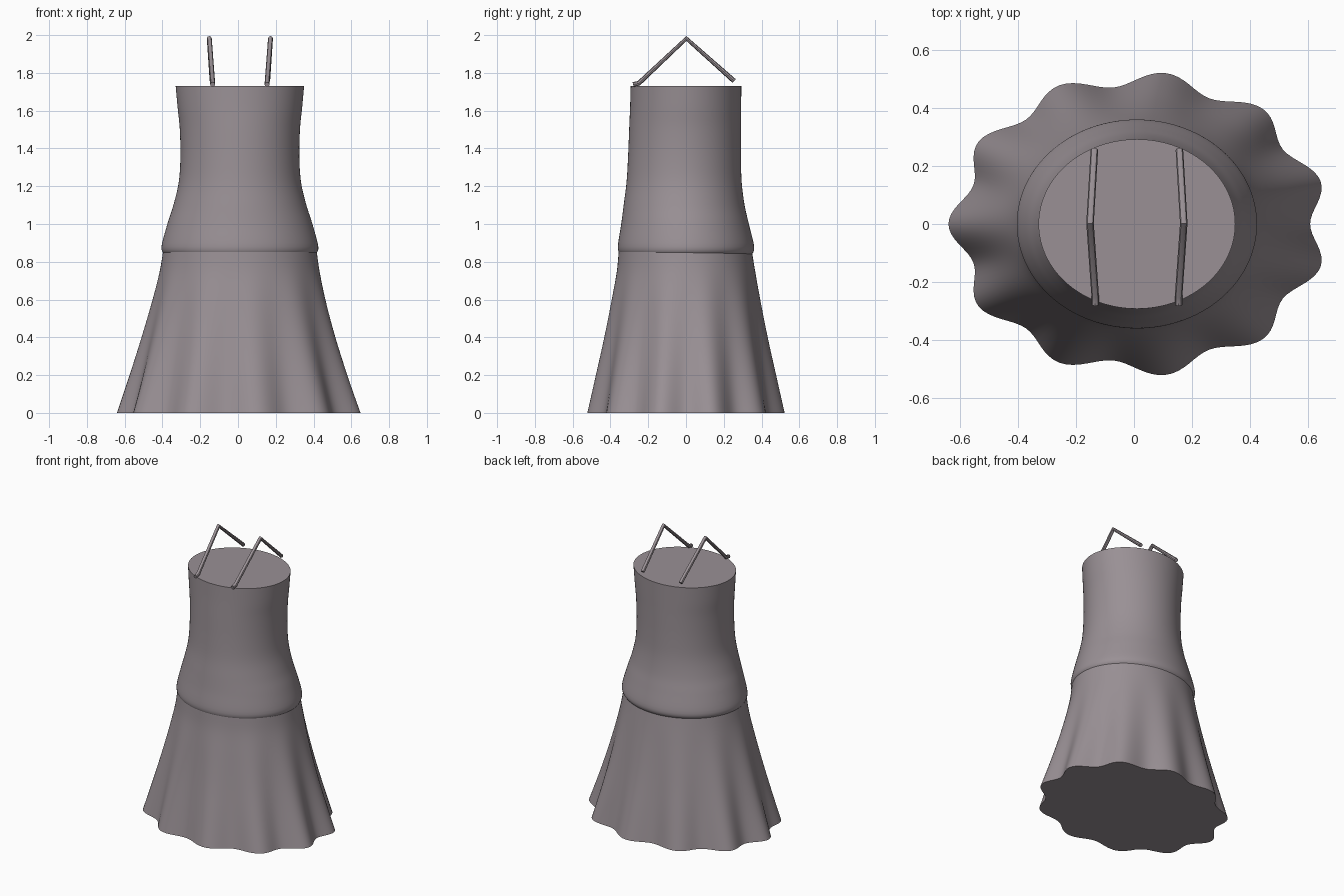
import bpy, bmesh, math

cube = bpy.data.objects.get("Cube")
if cube:
    bpy.data.objects.remove(cube)

cloth = bpy.data.materials.new("mauve_grey_cloth")
cloth.use_nodes = True
colour = (0.32, 0.28, 0.30, 1)
cloth.diffuse_color = colour
cloth.node_tree.nodes["Principled BSDF"].inputs["Base Color"].default_value = colour

SIDES = 176
FOLDS = 11


def finish(obj):
    obj.data.materials.append(cloth)
    bpy.ops.object.select_all(action='DESELECT')
    obj.select_set(True)
    bpy.context.view_layer.objects.active = obj
    bpy.ops.object.shade_smooth_by_angle(angle=math.radians(40))


def loft(name, sections):
    """Skin rings of (z, centre x, centre y, radius x, radius y, fold depth), capped."""
    bm = bmesh.new()
    rings = []
    for z, cx, cy, rx, ry, depth in sections:
        ring = []
        for i in range(SIDES):
            t = math.tau * i / SIDES
            f = 1 + depth * math.cos(FOLDS * (t - math.pi))
            ring.append(bm.verts.new((cx + rx * f * math.cos(t), cy + ry * f * math.sin(t), z)))
        rings.append(ring)
    for a, b in zip(rings, rings[1:]):
        for i in range(SIDES):
            j = (i + 1) % SIDES
            bm.faces.new((a[i], a[j], b[j], b[i]))
    bm.faces.new(rings[0][::-1])
    bm.faces.new(rings[-1])
    mesh = bpy.data.meshes.new(name)
    bm.to_mesh(mesh)
    bm.free()
    obj = bpy.data.objects.new(name, mesh)
    bpy.context.collection.objects.link(obj)
    finish(obj)


def smooth_profile(keys, steps=5):
    """Catmull-Rom interpolation through the key sections."""
    out = []
    for k in range(len(keys) - 1):
        p0, p1 = keys[max(k - 1, 0)], keys[k]
        p2, p3 = keys[k + 1], keys[min(k + 2, len(keys) - 1)]
        for s in range(steps):
            u = s / steps
            out.append([0.5 * (2 * b + (c - a) * u + (2 * a - 5 * b + 4 * c - d) * u * u
                               + (3 * b - a - 3 * c + d) * u ** 3)
                        for a, b, c, d in zip(p0, p1, p2, p3)])
    out.append(keys[-1])
    return out


# Fitted bodice, flaring over the hips and tucked in at the seam
loft("bodice", smooth_profile([
    (0.84, 0.01, 0.0, 0.402, 0.350, 0),
    (0.88, 0.01, 0.0, 0.415, 0.361, 0),
    (1.00, 0.01, -0.005, 0.384, 0.338, 0),
    (1.10, 0.01, -0.01, 0.352, 0.320, 0),
    (1.22, 0.01, -0.01, 0.324, 0.305, 0),
    (1.35, 0.01, -0.008, 0.315, 0.299, 0),
    (1.50, 0.01, -0.005, 0.318, 0.296, 0),
    (1.62, 0.01, -0.002, 0.330, 0.294, 0),
    (1.73, 0.01, 0.0, 0.340, 0.293, 0),
]))

# Flared skirt whose folds deepen toward the hem
loft("skirt", smooth_profile([
    (0.0, 0.015, 0.0, 0.625, 0.502, 0.05),
    (0.2, 0.012, 0.0, 0.565, 0.464, 0.037),
    (0.4, 0.010, 0.0, 0.509, 0.426, 0.023),
    (0.6, 0.010, 0.0, 0.457, 0.391, 0.011),
    (0.75, 0.010, 0.0, 0.423, 0.366, 0.003),
    (0.86, 0.010, -0.004, 0.406, 0.352, 0),
]))


# Thin shoulder straps, peaked in the middle with a small foot at the front
def strap(name, side):
    curve = bpy.data.curves.new(name, 'CURVE')
    curve.dimensions = '3D'
    curve.bevel_depth = 0.013
    curve.bevel_resolution = 2
    curve.use_fill_caps = True
    path = [(0.144, -0.28, 1.738), (0.144, -0.25, 1.745),
            (0.162, 0.002, 1.982), (0.147, 0.255, 1.757)]
    spline = curve.splines.new('POLY')
    spline.points.add(len(path) - 1)
    for point, (x, y, z) in zip(spline.points, path):
        point.co = (0.01 + side * x, y, z, 1)
    obj = bpy.data.objects.new(name, curve)
    bpy.context.collection.objects.link(obj)
    bpy.ops.object.select_all(action='DESELECT')
    obj.select_set(True)
    bpy.context.view_layer.objects.active = obj
    bpy.ops.object.convert(target='MESH')
    finish(bpy.context.object)


strap("left_strap", 1)
strap("right_strap", -1)
